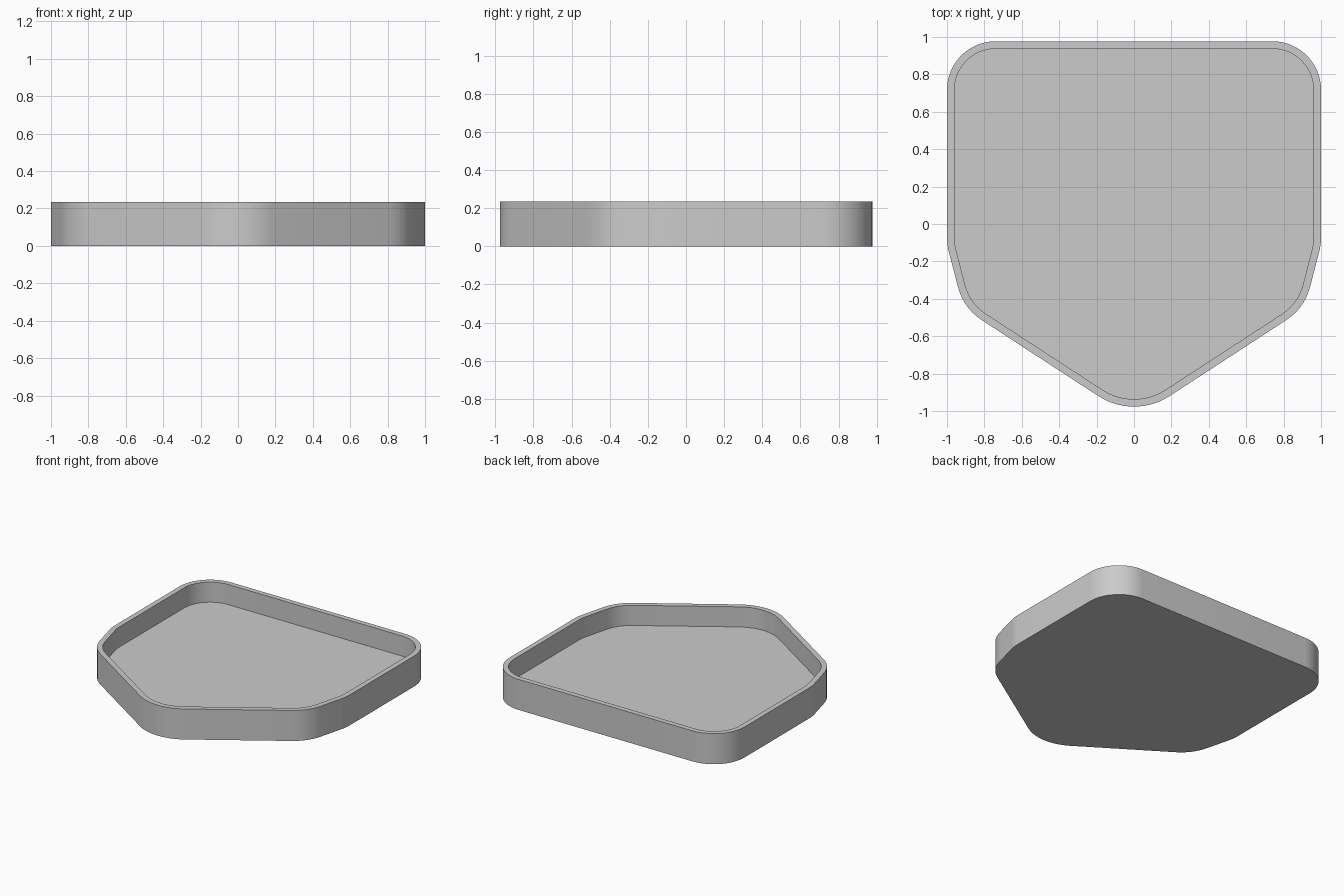
import bpy, math
from mathutils import Vector

if "Cube" in bpy.data.objects:
    bpy.data.objects.remove(bpy.data.objects["Cube"])

HEIGHT, FLOOR, WALL = 0.235, 0.08, 0.04
# Right half of the outline: corner x, y and fillet radius
CORNERS = [(0, -1.044, 0.348), (0.912, -0.45, 0.30), (1, -0.11, 0.30), (1, 0.977, 0.26)]


def outline(inset):
    """Rounded five-sided plan, counter-clockwise, moved inward by inset."""
    pts = CORNERS + [(-x, y, r) for x, y, r in reversed(CORNERS[1:])]
    loop = []
    for i, (x, y, r) in enumerate(pts):
        p = Vector((x, y))
        a = (Vector(pts[i - 1][:2]) - p).normalized()
        b = (Vector(pts[(i + 1) % len(pts)][:2]) - p).normalized()
        half = a.angle(b) / 2
        centre = p + (a + b).normalized() * r / math.sin(half)
        turn = math.pi - 2 * half
        start = math.atan2(a.x, -a.y) + math.pi / 2 + math.pi / 2
        start = math.atan2(-a.y, -a.x) - math.pi / 2
        steps = max(4, round(turn / math.radians(6)))
        for k in range(steps + 1):
            t = start + turn * k / steps
            loop.append(centre + Vector((math.cos(t), math.sin(t))) * (r - inset))
    return loop


# Tray: underside, outer wall, rim, inner wall and floor in one skin
rings = [(0, 0), (0, HEIGHT), (WALL, HEIGHT), (WALL, FLOOR)]
verts = [(p.x, p.y, z) for inset, z in rings for p in outline(inset)]
n = len(verts) // len(rings)
faces = [tuple(reversed(range(n))), tuple(range(3 * n, 4 * n))]
for r in range(3):
    for i in range(n):
        j = (i + 1) % n
        faces.append((r * n + i, r * n + j, (r + 1) * n + j, (r + 1) * n + i))

mesh = bpy.data.meshes.new("tray")
mesh.from_pydata(verts, [], faces)
tray = bpy.data.objects.new("tray", mesh)
bpy.context.collection.objects.link(tray)

grey = bpy.data.materials.new("grey")
grey.diffuse_color = (0.6, 0.6, 0.6, 1)
grey.use_nodes = True
grey.node_tree.nodes["Principled BSDF"].inputs["Base Color"].default_value = grey.diffuse_color
mesh.materials.append(grey)

bpy.context.view_layer.objects.active = tray
tray.select_set(True)
bpy.ops.object.shade_smooth_by_angle(angle=math.radians(30))
